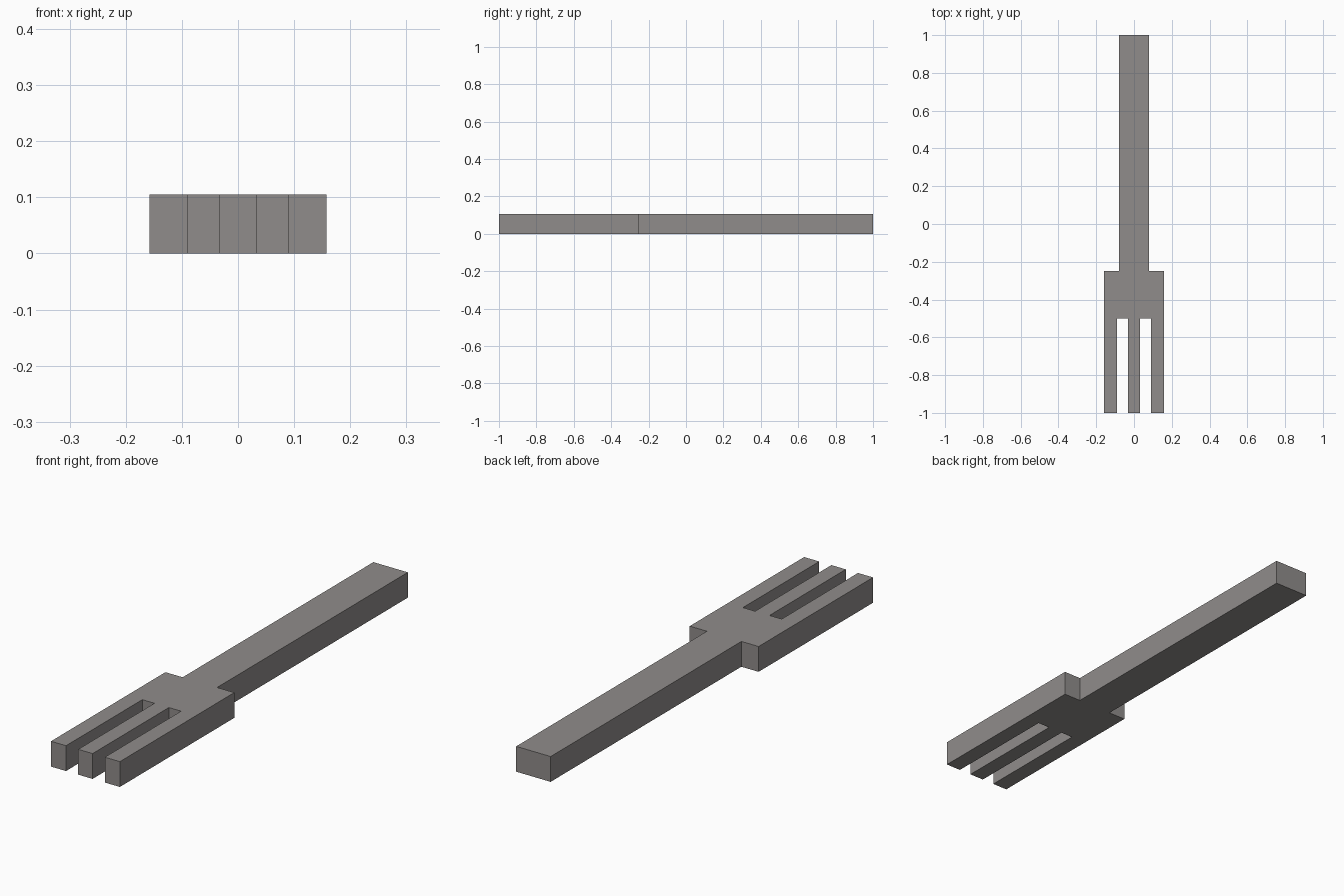
import bpy, bmesh

if "Cube" in bpy.data.objects:
    bpy.data.objects.remove(bpy.data.objects["Cube"])

HEIGHT = 0.105
HEAD_HALF, HANDLE_HALF = 0.158, 0.079
TINE_HALF, SLOT_OUTER = 0.033, 0.089
FRONT, SLOT_END, SHOULDER, BACK = -1.0, -0.5, -0.25, 1.0

metal = bpy.data.materials.new("warm_grey")
metal.diffuse_color = (0.28, 0.265, 0.258, 1)
metal.use_nodes = True
metal.node_tree.nodes["Principled BSDF"].inputs["Base Color"].default_value = metal.diffuse_color

# Right half of the fork outline, from the middle tine round to the handle end
half = [(TINE_HALF, FRONT), (TINE_HALF, SLOT_END),
        (SLOT_OUTER, SLOT_END), (SLOT_OUTER, FRONT),
        (HEAD_HALF, FRONT), (HEAD_HALF, SHOULDER),
        (HANDLE_HALF, SHOULDER), (HANDLE_HALF, BACK)]
outline = half + [(-x, y) for x, y in reversed(half)]

# Extrude the mirrored outline into one solid fork
bm = bmesh.new()
base = bm.faces.new([bm.verts.new((x, y, 0)) for x, y in outline])
top = bmesh.ops.extrude_face_region(bm, geom=[base], use_keep_orig=True)["geom"]
bmesh.ops.translate(bm, vec=(0, 0, HEIGHT),
                    verts=[v for v in top if isinstance(v, bmesh.types.BMVert)])
bmesh.ops.recalc_face_normals(bm, faces=bm.faces)

mesh = bpy.data.meshes.new("fork")
bm.to_mesh(mesh)
bm.free()
mesh.materials.append(metal)
fork = bpy.data.objects.new("fork", mesh)
bpy.context.collection.objects.link(fork)
